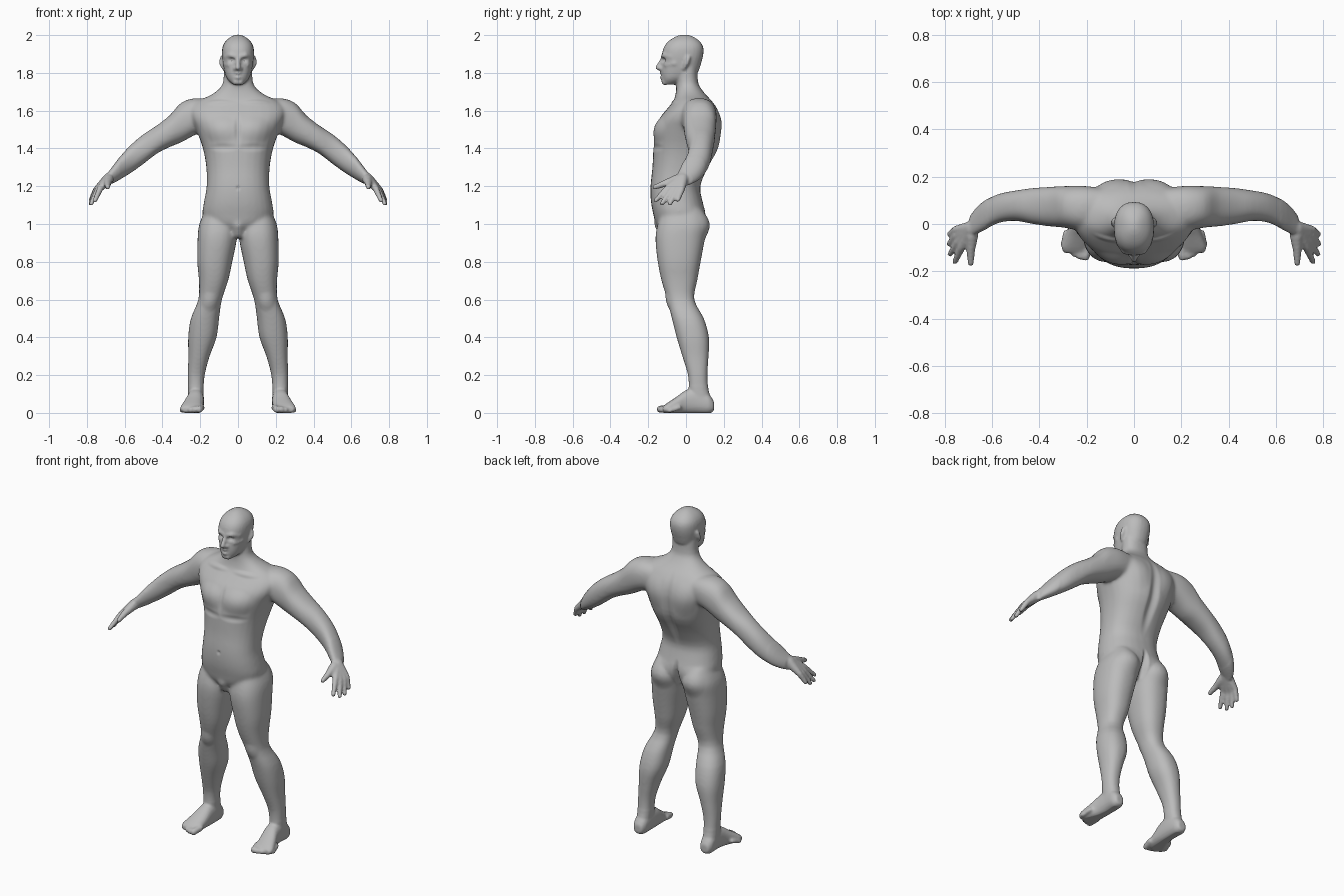
import bpy
import bmesh
import math
from mathutils import Matrix, Vector

cube = bpy.data.objects.get("Cube")
if cube:
    bpy.data.objects.remove(cube, do_unlink=True)

skin = bpy.data.materials.new("skin_grey")
skin.use_nodes = True
skin.diffuse_color = (0.5, 0.5, 0.5, 1)
skin.node_tree.nodes["Principled BSDF"].inputs["Base Color"].default_value = skin.diffuse_color

bm = bmesh.new()


def spline(rows, steps=3):
    """Smoothly interpolate rows of numbers, passing through each row."""
    result = []
    for i in range(len(rows) - 1):
        before, after = rows[max(i - 1, 0)], rows[min(i + 2, len(rows) - 1)]
        for s in range(steps):
            t = s / steps
            result.append([
                b + t * ((c - a) + t * ((2 * a - 5 * b + 4 * c - d) + t * (3 * (b - c) + d - a))) / 2
                for a, b, c, d in zip(before, rows[i], rows[i + 1], after)])
    return result + [list(rows[-1])]


def soft(value, power=0.86):
    return math.copysign(abs(value) ** power, value)


def loft(axis, rows, sides=28):
    """Skin rounded sections: position on axis, then low and high on the other two axes."""
    rings = []
    for pos, lo_a, hi_a, lo_b, hi_b in spline(rows):
        ring = []
        for k in range(sides):
            angle = math.tau * k / sides
            point = [(lo_a + hi_a + (hi_a - lo_a) * soft(math.cos(angle))) / 2,
                     (lo_b + hi_b + (hi_b - lo_b) * soft(math.sin(angle))) / 2]
            point.insert("xyz".index(axis), pos)
            ring.append(bm.verts.new(point))
        rings.append(ring)
    for low, high in zip(rings, rings[1:]):
        for k in range(sides):
            n = (k + 1) % sides
            bm.faces.new((low[k], low[n], high[n], high[k]))
    bm.faces.new(rings[0])
    bm.faces.new(rings[-1])


def rod(path, radii):
    """A tapering round rod: a ball at each point and a cone between neighbours."""
    points = [Vector(p) for p in path]
    for point, radius in zip(points, radii):
        bmesh.ops.create_uvsphere(bm, u_segments=12, v_segments=8, radius=radius,
                                  matrix=Matrix.Translation(point))
    for i in range(len(points) - 1):
        span = points[i + 1] - points[i]
        turn = span.to_track_quat("Z", "Y").to_matrix().to_4x4()
        bmesh.ops.create_cone(
            bm, cap_ends=True, segments=12, radius1=radii[i], radius2=radii[i + 1],
            depth=span.length, matrix=Matrix.Translation(points[i] + span / 2) @ turn)


# Left leg
loft("z", [
    (1.08, .05, .17, -.12, .08), (1, .005, .205, -.15, .115),
    (.92, .006, .214, -.162, .1), (.8, .03, .216, -.15, .078),
    (.7, .052, .207, -.13, .06), (.6, .085, .21, -.1, .044),
    (.5, .1, .25, -.075, .095), (.4, .113, .264, -.05, .122),
    (.3, .15, .263, -.02, .12), (.2, .176, .266, .01, .114),
    (.12, .182, .265, .015, .12), (.05, .185, .265, .02, .14)])

# Left foot and toes
loft("y", [
    (.148, .2, .25, .01, .06), (.12, .186, .265, -.004, .1),
    (.06, .18, .266, -.004, .13), (0, .18, .272, -.004, .12),
    (-.05, .183, .29, -.004, .085), (-.1, .19, .306, -.004, .052),
    (-.122, .2, .295, .002, .035)])
for toe in range(5):
    t = toe / 4
    radius = .019 - .006 * t
    x, y = .205 + .092 * t, -.137 + .05 * t * t
    rod([(x - .01, y + .05, .028), (x, y, radius)], [radius, radius])

# Left arm
loft("x", [
    (.12, .01, .15, 1.51, 1.655), (.22, -.025, .162, 1.475, 1.667),
    (.3, -.015, .16, 1.432, 1.643), (.36, -.01, .157, 1.408, 1.577),
    (.43, 0, .152, 1.372, 1.522), (.5, .013, .142, 1.318, 1.476),
    (.57, .005, .128, 1.268, 1.417), (.63, -.025, .1, 1.232, 1.35),
    (.67, -.045, .065, 1.212, 1.297), (.695, -.055, .03, 1.2, 1.265)])

# Left hand: each finger runs from the wrist through its knuckle to the tip
for knuckle, tip in [
        ((.728, -.098, 1.19), (.757, -.16, 1.125)),
        ((.743, -.076, 1.178), (.777, -.127, 1.108)),
        ((.752, -.05, 1.174), (.781, -.085, 1.108)),
        ((.752, -.024, 1.18), (.779, -.043, 1.128))]:
    wrist = Vector((.68, -.015, 1.245)).lerp(Vector(knuckle), .1)
    rod([wrist, knuckle, tip], [.03, .017, .012])
rod([(.685, -.05, 1.235), (.69, -.11, 1.215), (.69, -.166, 1.195)], [.027, .019, .013])

# Left ear, brow and cheekbone
rod([(.084, .012, 1.878), (.087, .003, 1.85), (.079, -.01, 1.825)], [.013, .013, .009])
rod([(.012, -.123, 1.887), (.04, -.115, 1.894), (.066, -.082, 1.886)], [.011, .013, .01])
rod([(.045, -.1, 1.842), (.07, -.06, 1.85)], [.016, .013])

# Right side copies
copy = bmesh.ops.duplicate(bm, geom=bm.verts[:] + bm.edges[:] + bm.faces[:])["geom"]
bmesh.ops.scale(bm, vec=(-1, 1, 1), verts=[v for v in copy if isinstance(v, bmesh.types.BMVert)])

# Torso and neck: height, half width, front, back
torso = [
    (.94, .07, -.1, .04), (.99, .15, -.155, .09), (1.05, .187, -.173, .105),
    (1.12, .18, -.186, .088), (1.2, .166, -.188, .076), (1.3, .168, -.178, .118),
    (1.4, .186, -.173, .172), (1.5, .222, -.165, .188), (1.56, .25, -.14, .184),
    (1.61, .255, -.1, .166), (1.65, .215, -.068, .138), (1.68, .15, -.057, .11),
    (1.71, .106, -.052, .085), (1.75, .079, -.05, .064), (1.83, .075, -.05, .06)]
# Head
head = [
    (1.738, .026, -.118, -.06), (1.765, .055, -.126, .01), (1.8, .07, -.13, .06),
    (1.85, .08, -.127, .08), (1.9, .085, -.127, .092), (1.94, .081, -.115, .09),
    (1.97, .064, -.09, .07), (1.992, .036, -.054, .037), (2.002, .012, -.025, .008)]
for part in (torso, head):
    loft("z", [(z, -w, w, front, back) for z, w, front, back in part])

# Nose, lips, chin and groin
rod([(0, -.122, 1.88), (0, -.148, 1.828)], [.009, .014])
rod([(-.012, -.131, 1.822), (.012, -.131, 1.822)], [.012, .012])
for height in (1.776, 1.798):
    rod([(-.022, -.12, height), (0, -.132, height), (.022, -.12, height)], [.006, .009, .006])
rod([(-.012, -.112, 1.753), (.012, -.112, 1.753)], [.018, .018])
rod([(0, -.135, 1), (0, -.115, .955)], [.035, .032])

bmesh.ops.recalc_face_normals(bm, faces=bm.faces)
mesh = bpy.data.meshes.new("body")
bm.to_mesh(mesh)
bm.free()
body = bpy.data.objects.new("body", mesh)
bpy.context.collection.objects.link(body)


def bake():
    """Turn the modifiers of the body into plain mesh."""
    graph = bpy.context.evaluated_depsgraph_get()
    body.data = bpy.data.meshes.new_from_object(body.evaluated_get(graph))
    body.modifiers.clear()


# Fuse all parts into one skin
fuse = body.modifiers.new("fuse", "REMESH")
fuse.mode = "VOXEL"
fuse.voxel_size = .0075
bake()

# Relax the skin: strongly on the trunk and limbs, gently on face, hands and feet
group = body.vertex_groups.new(name="trunk")
group.add([v.index for v in body.data.vertices
           if .14 < v.co.z < 1.73 and abs(v.co.x) < .62], 1, "REPLACE")
for name, repeats in (("", 2), ("trunk", 18)):
    relax = body.modifiers.new("relax", "SMOOTH")
    relax.factor = .5
    relax.iterations = repeats
    relax.vertex_group = name
bake()

# Sculpt muscles and creases, mirrored: centre, reach along each axis, height
strokes = [
    ((.09, -.15, 1.5), (.11, .1, .08), .012),       # chest
    ((.08, -.17, 1.405), (.1, .1, .025), -.006),    # chest crease
    ((0, -.17, 1.5), (.022, .1, .11), -.007),       # breastbone
    ((.1, -.07, 1.645), (.1, .06, .018), .006),     # collarbone
    ((0, .16, 1.4), (.04, .13, .3), -.016),         # spine
    ((.1, .17, 1.53), (.08, .08, .11), .008),       # shoulder blade
    ((.1, .1, 1), (.09, .1, .1), .012),             # buttock
    ((0, .1, 1), (.025, .1, .12), -.03),            # cleft
    ((0, -.19, 1.19), (.016, .05, .016), -.006),    # navel
    ((.15, -.09, .59), (.05, .06, .06), .008),      # knee
    ((.034, -.125, 1.867), (.026, .05, .017), -.014),  # eye socket
    ((0, -.14, 1.787), (.032, .05, .009), -.005),   # mouth
]
vertices = body.data.vertices
skin_points = [(v, v.co.z, v.normal.copy()) for v in vertices]
for centre, reach, amount in strokes:
    for v, height, normal in skin_points:
        if abs(height - centre[2]) < reach[2]:
            place = (abs(v.co.x), v.co.y, height)
            d = sum(((p - c) / r) ** 2 for p, c, r in zip(place, centre, reach))
            if d < 1:
                v.co += normal * amount * (1 - d) ** 2

# Flat soles
for v, height, normal in skin_points:
    if height < 0:
        v.co.z = 0
body.data.materials.clear()
body.data.materials.append(skin)
body.data.shade_smooth()

# Eyes
for name, x in (("left_eye", .034), ("right_eye", -.034)):
    bpy.ops.mesh.primitive_uv_sphere_add(segments=20, ring_count=12, radius=.013,
                                         location=(x, -.096, 1.867))
    eye = bpy.context.object
    eye.name = name
    eye.data.materials.append(skin)
    eye.data.shade_smooth()
